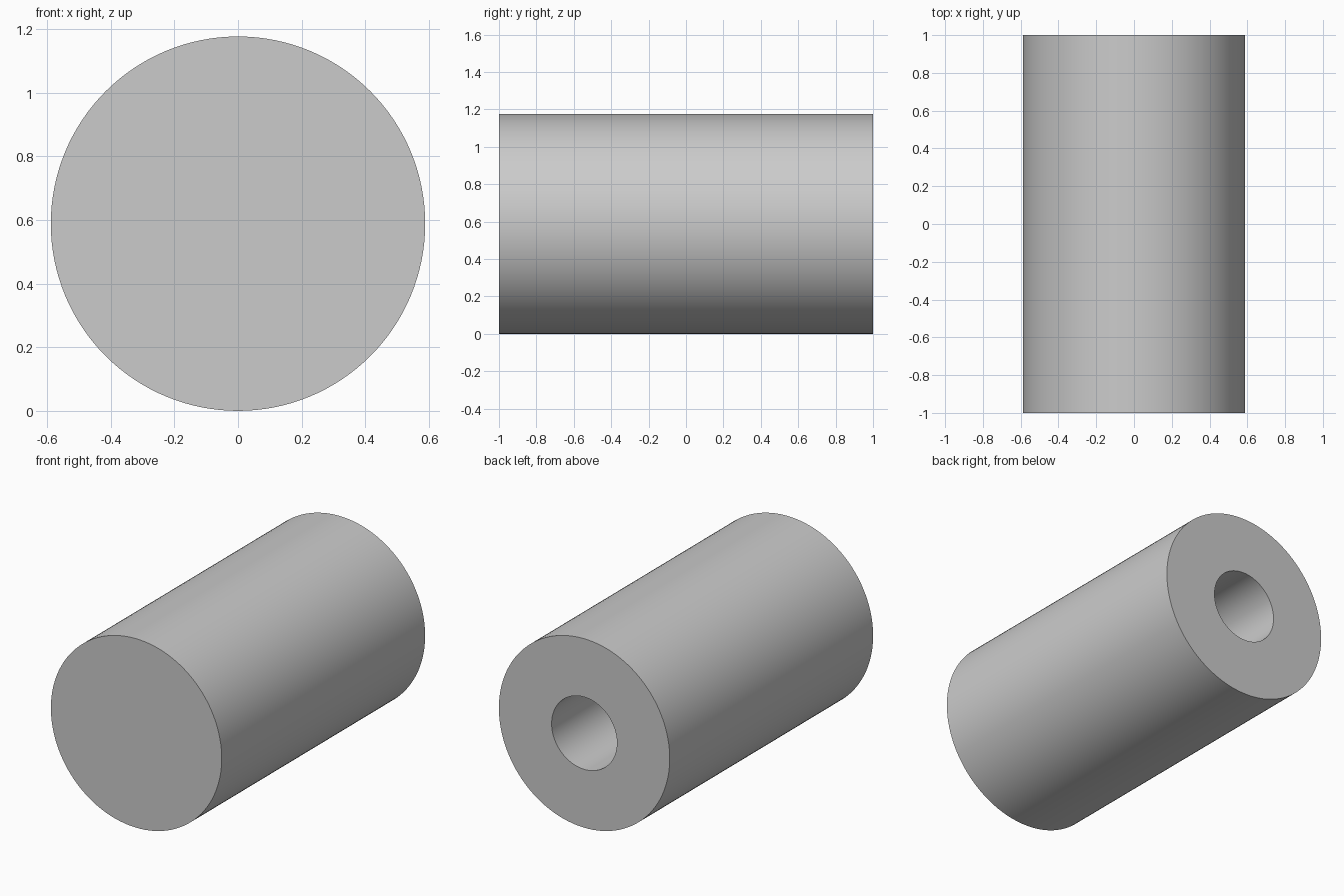
import bpy
import bmesh
from math import sin, cos, tau, radians

if "Cube" in bpy.data.objects:
    bpy.data.objects.remove(bpy.data.objects["Cube"])

R_OUT, R_IN, HALF, SEG = 0.588, 0.225, 1.0, 128


def lathe(name, profile, closed):
    """Revolve (radius, y) points around the lengthwise axis; radius 0 makes a pole."""
    bm = bmesh.new()
    rings = []
    for r, y in profile:
        n = SEG if r > 0 else 1
        rings.append([bm.verts.new((r * cos(tau * i / SEG), y, R_OUT + r * sin(tau * i / SEG)))
                      for i in range(n)])
    pairs = list(zip(rings, rings[1:]))
    if closed:
        pairs.append((rings[-1], rings[0]))
    for a, b in pairs:
        for i in range(SEG):
            j = (i + 1) % SEG
            quad = [a[i % len(a)], a[j % len(a)], b[j % len(b)], b[i % len(b)]]
            bm.faces.new(list(dict.fromkeys(quad)))
    bmesh.ops.recalc_face_normals(bm, faces=bm.faces)
    mesh = bpy.data.meshes.new(name)
    bm.to_mesh(mesh)
    bm.free()
    obj = bpy.data.objects.new(name, mesh)
    bpy.context.collection.objects.link(obj)
    bpy.ops.object.select_all(action='DESELECT')
    obj.select_set(True)
    bpy.context.view_layer.objects.active = obj
    bpy.ops.object.shade_smooth_by_angle(angle=radians(30))
    return obj


# Thick-walled tube with a bore along its length
lathe("tube_body", [(R_OUT, -HALF), (R_OUT, HALF), (R_IN, HALF), (R_IN, -HALF)], True)

# Flush plug closing the bore at the front
lathe("front_plug", [(0, -HALF), (R_IN, -HALF), (R_IN, -HALF + 0.02), (0, -HALF + 0.02)], False)
